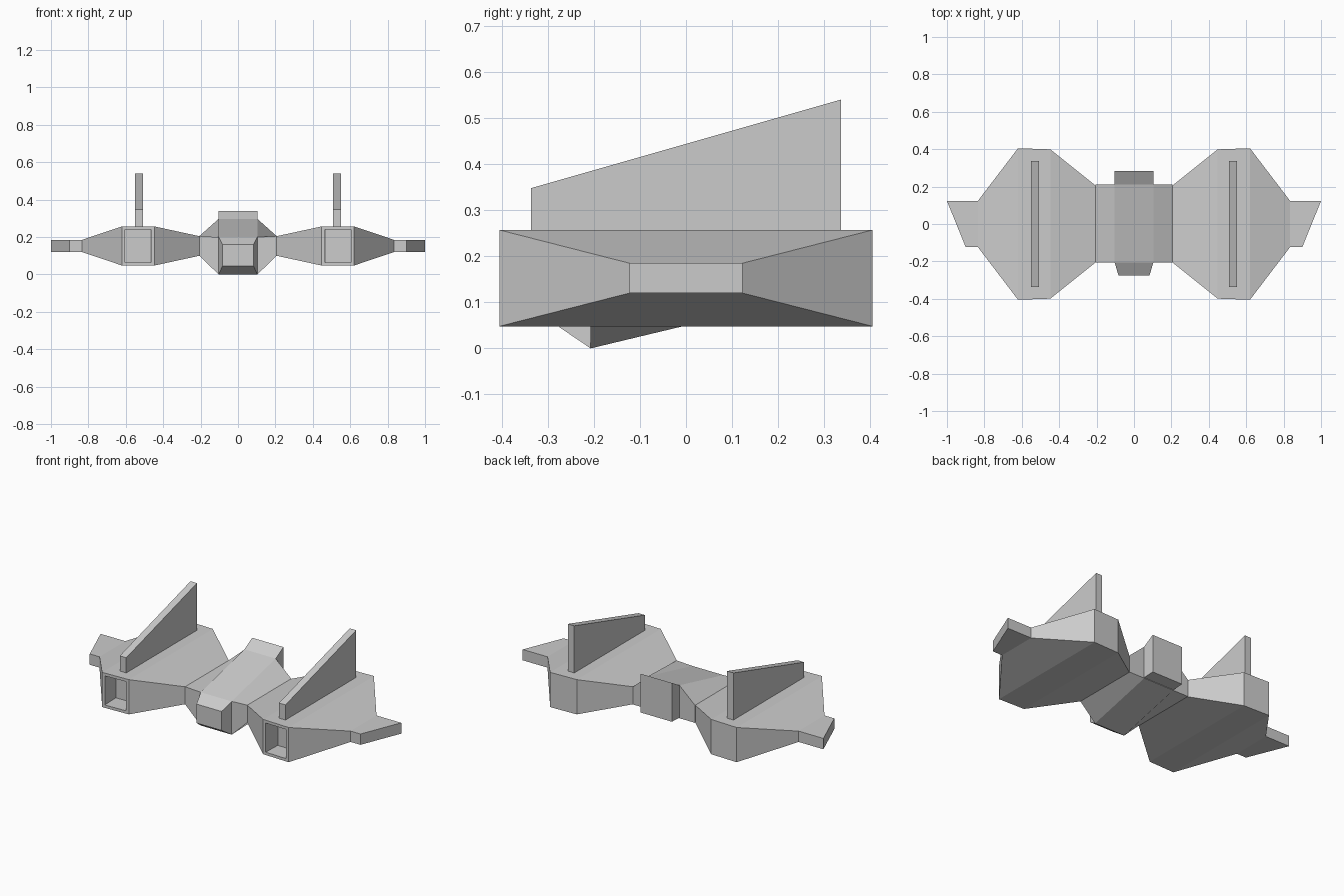
import bpy, bmesh
from mathutils import Vector

if "Cube" in bpy.data.objects:
    bpy.data.objects.remove(bpy.data.objects["Cube"])


def loft(name, sections, mirror=False, intake=False):
    """Skin a run of matching cross-sections and cap both ends."""
    bm = bmesh.new()
    rings = [[bm.verts.new(p) for p in s] for s in sections]
    n = len(rings[0])
    for a, b in zip(rings, rings[1:]):
        for i in range(n):
            j = (i + 1) % n
            bm.faces.new((a[i], a[j], b[j], b[i]))
    bm.faces.new(rings[0])
    bm.faces.new(rings[-1])
    bmesh.ops.recalc_face_normals(bm, faces=bm.faces[:])
    if intake:
        # recessed intake in the front face of the engine section
        face = min(bm.faces, key=lambda f: f.normal.y)
        normal = face.normal.copy()
        bmesh.ops.inset_region(bm, faces=[face], thickness=0.024)
        ext = bmesh.ops.extrude_discrete_faces(bm, faces=[face])
        bmesh.ops.translate(bm, verts=ext["faces"][0].verts[:], vec=normal * -0.11)
    mesh = bpy.data.meshes.new(name)
    bm.to_mesh(mesh)
    bm.free()
    obj = bpy.data.objects.new(name, mesh)
    bpy.context.collection.objects.link(obj)
    if mirror:
        obj.modifiers.new("Mirror", 'MIRROR')
    return obj


def rect_x(x, y, z0, z1):
    return [(x, -y, z0), (x, y, z0), (x, y, z1), (x, -y, z1)]


def rect_y(y, w, z0, z1):
    return [(-w, y, z0), (w, y, z0), (w, y, z1), (-w, y, z1)]


def hex_y(y, low, high):
    return [(-0.103, y, low), (0.103, y, low), (0.207, y, 0.1),
            (0.207, y, 0.205), (0.103, y, high), (-0.103, y, high),
            (-0.207, y, 0.205), (-0.207, y, 0.1)]


# Central hull, nose and tail block
loft("hull", [hex_y(-0.207, 0.0, 0.2), hex_y(0.21, 0.1, 0.298)])
loft("nose", [rect_y(-0.207, 0.103, 0.0, 0.2), rect_y(-0.275, 0.083, 0.046, 0.16)])
loft("tail_block", [rect_y(0.21, 0.104, 0.103, 0.298), rect_y(0.283, 0.104, 0.107, 0.34)])

# Wing with swollen engine section and front intake
loft("wings", [rect_x(0.207, 0.207, 0.1, 0.205),
               rect_x(0.447, 0.399, 0.048, 0.257),
               rect_x(0.62, 0.405, 0.048, 0.257),
               rect_x(0.835, 0.123, 0.12, 0.185)], mirror=True, intake=True)

# Swept wing tips
tip = [(0.835, -0.123), (0.9, -0.123), (1.0, 0.123), (0.835, 0.123)]
loft("wing_tips", [[(x, y, z) for x, y in tip] for z in (0.12, 0.185)], mirror=True)

# Upright fins
fin = [(-0.336, 0.25), (0.336, 0.25), (0.336, 0.54), (-0.336, 0.348)]
loft("fins", [[(x, y, z) for y, z in fin] for x in (0.508, 0.551)], mirror=True)
